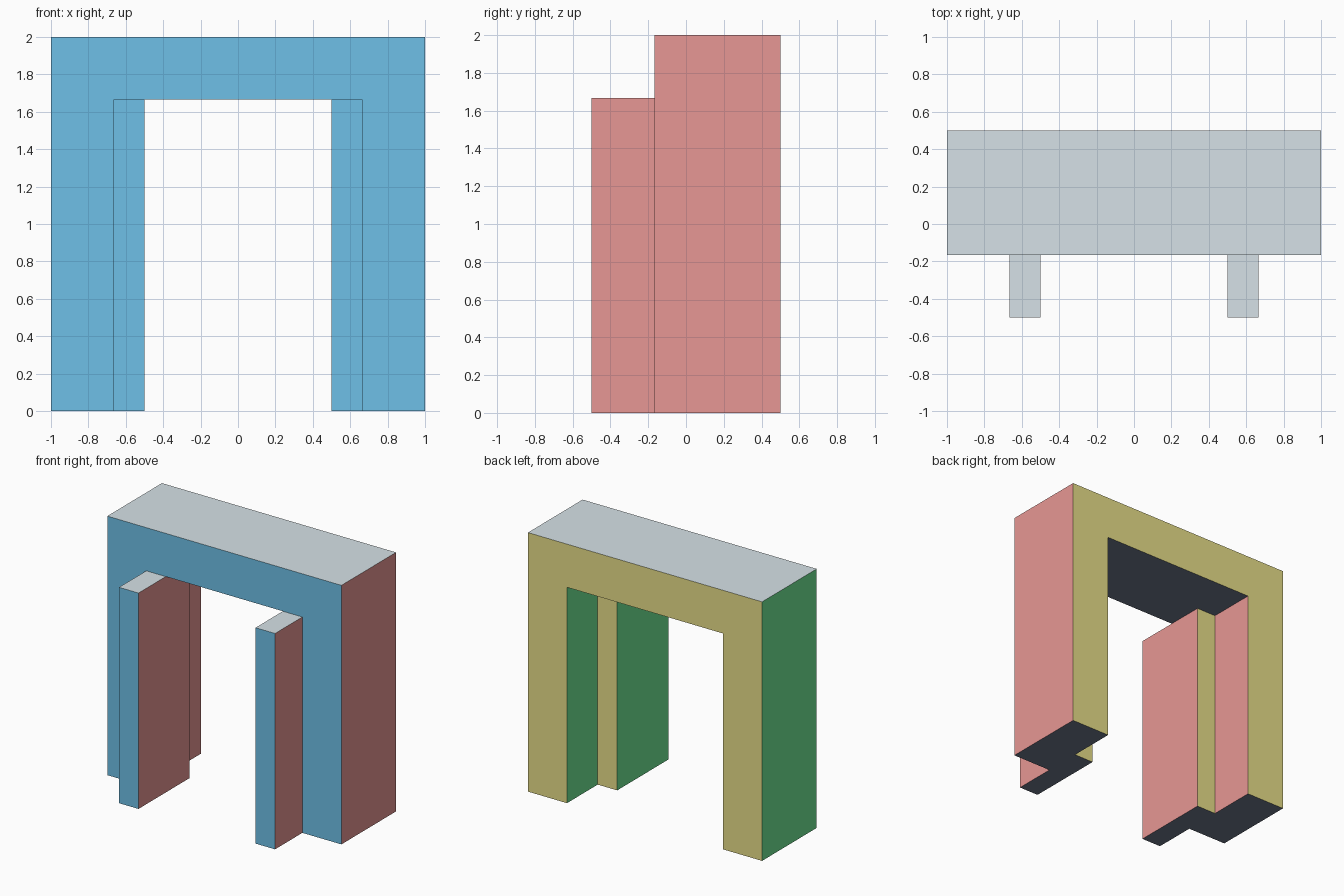
import bpy
import bmesh

cube = bpy.data.objects.get("Cube")
if cube:
    bpy.data.objects.remove(cube, do_unlink=True)


def linear(c):
    c /= 255
    return c / 12.92 if c <= 0.04045 else ((c + 0.055) / 1.055) ** 2.4


def material(name, rgb):
    mat = bpy.data.materials.new(name)
    mat.use_nodes = True
    col = (*[linear(c) for c in rgb], 1)
    mat.diffuse_color = col
    mat.node_tree.nodes["Principled BSDF"].inputs["Base Color"].default_value = col
    return mat


# One colour per facing direction: +x, -x, +y, -y, +z, -z
PALETTE = [
    material("salmon red", (255, 167, 164)),
    material("mint green", (123, 255, 163)),
    material("pale yellow", (255, 245, 151)),
    material("sky blue", (123, 212, 255)),
    material("frost white", (235, 248, 254)),
    material("slate grey", (110, 120, 140)),
]


def prism(name, outline, front, back):
    """Extrude an (x, z) outline along y and colour its faces by direction."""
    bm = bmesh.new()
    face = bm.faces.new([bm.verts.new((x, front, z)) for x, z in outline])
    new = bmesh.ops.extrude_face_region(bm, geom=[face])["geom"]
    verts = [v for v in new if isinstance(v, bmesh.types.BMVert)]
    bmesh.ops.translate(bm, verts=verts, vec=(0, back - front, 0))
    bmesh.ops.recalc_face_normals(bm, faces=bm.faces)
    for f in bm.faces:
        axis = max(range(3), key=lambda i: abs(f.normal[i]))
        f.material_index = axis * 2 + (f.normal[axis] < 0)
    mesh = bpy.data.meshes.new(name)
    bm.to_mesh(mesh)
    bm.free()
    for mat in PALETTE:
        mesh.materials.append(mat)
    obj = bpy.data.objects.new(name, mesh)
    bpy.context.collection.objects.link(obj)


THIRD = 1 / 3
INNER = 2 * THIRD      # half width of the opening
LINTEL = 5 * THIRD     # underside of the lintel

# Archway: two posts joined by a lintel
half = [(INNER, LINTEL), (INNER, 0), (1, 0), (1, 2)]
prism("archway", half + [(-x, z) for x, z in reversed(half)], -THIRD / 2, 0.5)

# Thin jambs lining the opening and standing out in front
for side, label in ((1, "left"), (-1, "right")):
    a, b = side * 0.5, side * INNER
    prism(label + "_jamb", [(a, 0), (b, 0), (b, LINTEL), (a, LINTEL)], -0.5, 0.125)
